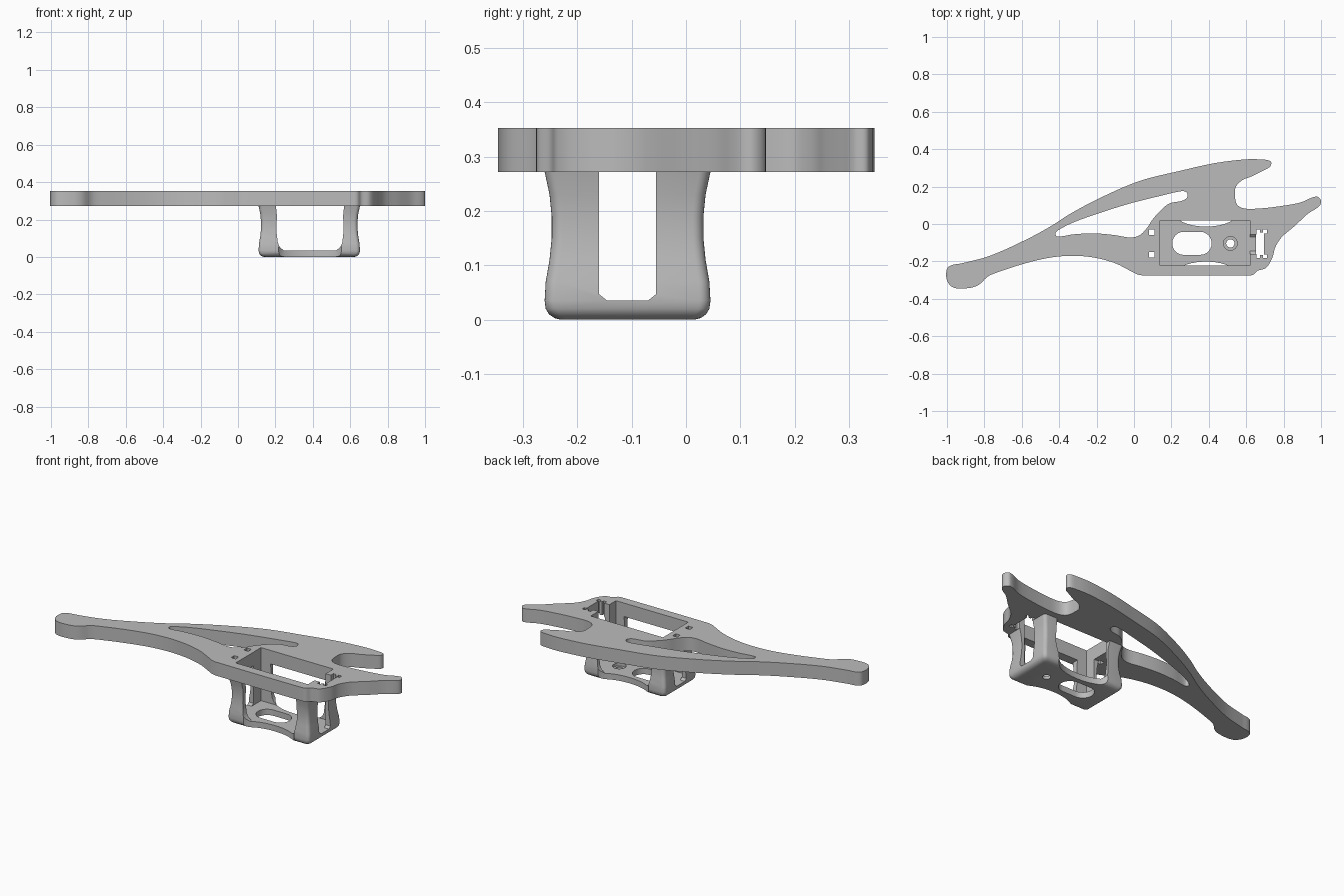
import bpy, bmesh, math
from mathutils import Vector
from mathutils.geometry import interpolate_bezier

if "Cube" in bpy.data.objects:
    bpy.data.objects.remove(bpy.data.objects["Cube"])

grey = bpy.data.materials.new("plain_grey")
grey.use_nodes = True
grey.diffuse_color = (0.5, 0.5, 0.5, 1)
grey.node_tree.nodes["Principled BSDF"].inputs["Base Color"].default_value = grey.diffuse_color

PLATE_BOTTOM, PLATE_TOP, FLOOR = 0.272, 0.353, 0.035


def make_object(name, bm):
    bmesh.ops.recalc_face_normals(bm, faces=bm.faces)
    mesh = bpy.data.meshes.new(name)
    bm.to_mesh(mesh)
    bm.free()
    mesh.materials.append(grey)
    obj = bpy.data.objects.new(name, mesh)
    bpy.context.collection.objects.link(obj)
    return obj


def loft(name, rings):
    """Skin matching rings of points and cap both ends."""
    bm = bmesh.new()
    loops = [[bm.verts.new(p) for p in ring] for ring in rings]
    count = len(loops[0])
    for low, high in zip(loops, loops[1:]):
        for i in range(count):
            j = (i + 1) % count
            bm.faces.new((low[i], low[j], high[j], high[i]))
    bm.faces.new(loops[0][::-1])
    bm.faces.new(loops[-1])
    return make_object(name, bm)


def prism(name, points, low, high, axis="Z"):
    place = {"Z": lambda a, b, h: (a, b, h),
             "Y": lambda a, b, h: (a, h, b),
             "X": lambda a, b, h: (h, a, b)}[axis]
    return loft(name, [[place(p[0], p[1], h) for p in points] for h in (low, high)])


def smooth_loop(points, steps=5):
    """Closed flowing outline through the given points."""
    pts = [Vector((x, y, 0)) for x, y in points]
    n = len(pts)
    tangent = [(pts[(i + 1) % n] - pts[i - 1]).normalized() for i in range(n)]
    result = []
    for i in range(n):
        j = (i + 1) % n
        reach = (pts[j] - pts[i]).length / 3
        result += interpolate_bezier(pts[i], pts[i] + tangent[i] * reach,
                                     pts[j] - tangent[j] * reach, pts[j], steps + 1)[:-1]
    return result


def rect(x0, x1, y0, y1):
    return [(x0, y0), (x1, y0), (x1, y1), (x0, y1)]


def ellipse(cx, cy, rx, ry, n=40):
    return [(cx + rx * math.cos(math.tau * i / n), cy + ry * math.sin(math.tau * i / n))
            for i in range(n)]


def rounded_rect(x0, x1, y0, y1, r, n=6):
    points = []
    corners = [(x1 - r, y1 - r), (x0 + r, y1 - r), (x0 + r, y0 + r), (x1 - r, y0 + r)]
    for k, (cx, cy) in enumerate(corners):
        for i in range(n + 1):
            a = (k + i / n) * math.pi / 2
            points.append((cx + r * math.cos(a), cy + r * math.sin(a)))
    return points


def cut(target, cutter):
    mod = target.modifiers.new("cut", "BOOLEAN")
    mod.operation, mod.solver, mod.object = "DIFFERENCE", "EXACT", cutter
    bpy.context.view_layer.objects.active = target
    bpy.ops.object.modifier_apply(modifier=mod.name)
    bpy.data.objects.remove(cutter)


# Curved plate with a long arm and two prongs
outline = [
    (-1, -.24), (-1, -.3), (-.965, -.34), (-.88, -.342), (-.83, -.325), (-.78, -.28),
    (-.72, -.255), (-.58, -.21), (-.45, -.18), (-.33, -.17), (-.21, -.18), (-.1, -.21),
    (-.03, -.245), (.02, -.27), (.06, -.275), (.62, -.275), (.64, -.27), (.66, -.25),
    (.705, -.235), (.74, -.18), (.755, -.125), (.79, -.07), (.86, -.01), (.93, .055),
    (.99, .095), (1, .125), (.975, .147), (.89, .115), (.78, .095), (.67, .083),
    (.59, .083), (.55, .105), (.54, .16), (.545, .2), (.58, .235), (.63, .255),
    (.7, .29), (.73, .31), (.73, .335), (.68, .345), (.59, .345), (.43, .325),
    (.25, .285), (.03, .23), (-.18, .14), (-.34, .055), (-.45, -.015), (-.58, -.085),
    (-.77, -.17), (-.92, -.21), (-.975, -.22)]
plate = prism("curved_plate", smooth_loop(outline), PLATE_BOTTOM, PLATE_TOP)

# Long curved window in the plate
window = [
    (-.41, -.067), (-.32, -.055), (-.21, -.05), (-.1, -.06), (-.02, -.072), (.03, -.06),
    (.07, -.02), (.1, .025), (.14, .07), (.19, .11), (.26, .125), (.285, .145),
    (.28, .17), (.25, .175), (.14, .15), (-.02, .11), (-.18, .06), (-.32, .01),
    (-.4, -.03), (-.42, -.05)]
plate_cuts = [smooth_loop(window)]

# Pocket, end slot with ears, and two small pin holes
plate_cuts += [rect(.14, .62, -.222, .018), rect(.6, .67, -.16, -.055),
               rect(.655, .695, -.167, -.045)]
for y in (-.045, -.165):
    plate_cuts.append(rect(.08, .11, y - .015, y + .015))
for y in (-.04, -.172):
    for x in (.664, .7):
        plate_cuts.append(rect(x - .01, x + .01, y - .01, y + .01))
for shape in plate_cuts:
    cut(plate, prism("cutter", shape, .2, .4))

# Cage under the plate: rounded base, slightly waisted walls
profile = [(.03, 0), (.018, .003), (.008, .01), (.002, .02), (0, .035), (.002, .07),
           (.009, .11), (.013, .15), (.013, .19), (.009, .23), (0, PLATE_BOTTOM)]
rings = []
for inset, z in profile:
    shape = rounded_rect(.11 + inset, .652 - inset, -.26 + inset, .045 - inset, .02)
    rings.append([(x, y, z) for x, y in shape])
cage = loft("cage", rings)

# Hollow interior
cut(cage, prism("cutter", rect(.14, .62, -.222, .018), FLOOR, .4))

# Wide side openings between the corner posts
half = [(.18, 0), (.177, .22), (.18, .14), (.172, .075), (.16, .05), (.14, FLOOR)]
half[0] = (.185, .3)
side = [(.385 - x, z) for x, z in half] + [(.385 + x, z) for x, z in reversed(half)]
cut(cage, prism("cutter", side, -.4, .2, "Y"))

# Narrow end openings with chamfered lower corners
end = [(-.16, .3), (-.16, .047), (-.145, FLOOR), (-.07, FLOOR), (-.055, .047), (-.055, .3)]
cut(cage, prism("cutter", end, 0, .8, "X"))

# Scooped floor sides, long floor slot, stepped screw hole
for y in (-.283, .068):
    cut(cage, prism("cutter", ellipse(.385, y, .175, .082), -.1, .1))
cut(cage, prism("cutter", rounded_rect(.205, .415, -.165, -.042, .06), -.1, .1))
cut(cage, prism("cutter", ellipse(.515, -.104, .022, .022), -.1, .1))
cut(cage, prism("cutter", ellipse(.515, -.104, .037, .037), .018, .1))

# Smooth curves, crisp edges
bpy.ops.object.select_all(action="DESELECT")
for obj in (plate, cage):
    obj.select_set(True)
bpy.context.view_layer.objects.active = plate
bpy.ops.object.shade_smooth_by_angle(angle=math.radians(30))
